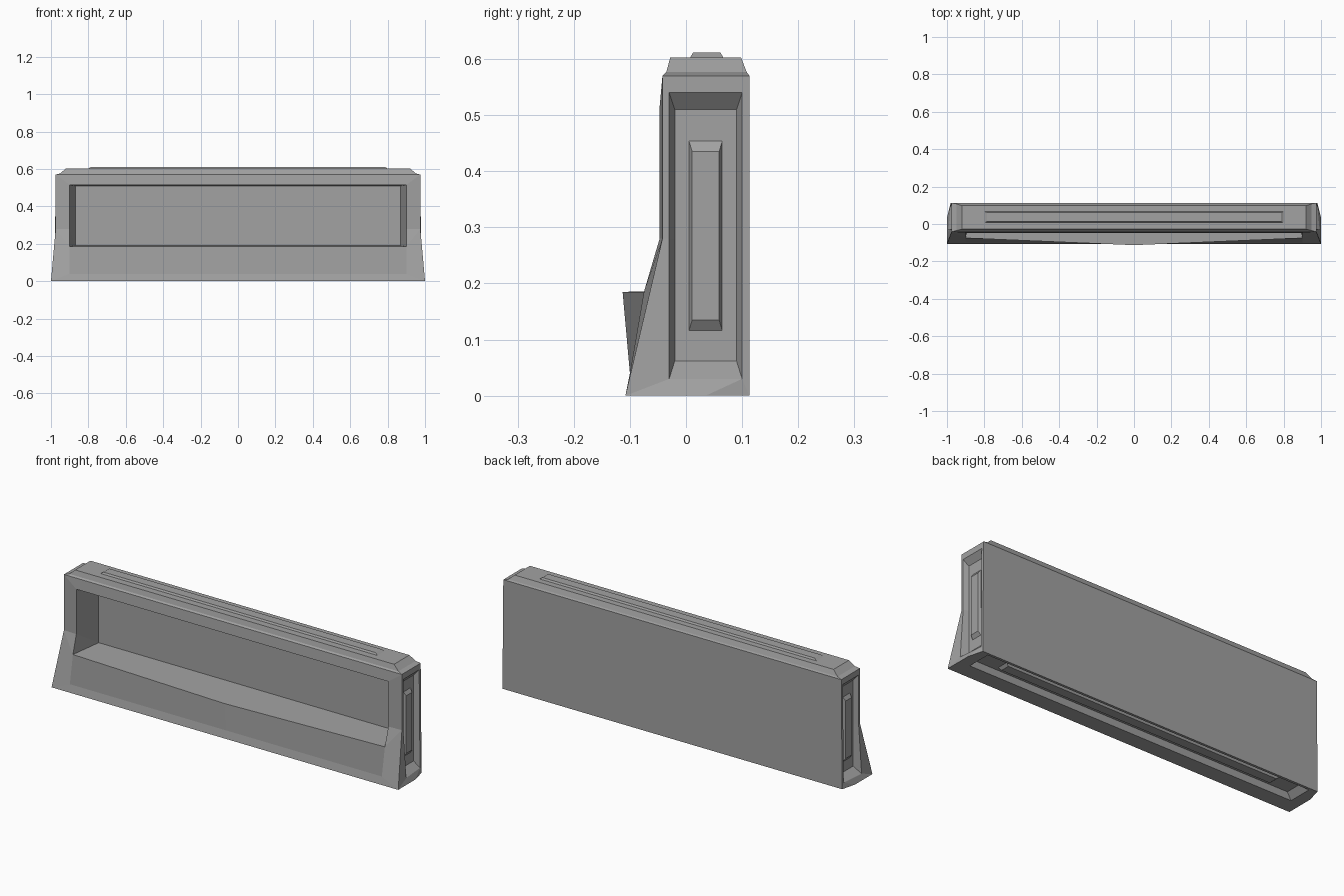
import bpy, bmesh

if "Cube" in bpy.data.objects:
    bpy.data.objects.remove(bpy.data.objects["Cube"])

grey = bpy.data.materials.new("mid grey")
grey.diffuse_color = (0.36, 0.36, 0.36, 1)
grey.use_nodes = True
grey.node_tree.nodes["Principled BSDF"].inputs["Base Color"].default_value = grey.diffuse_color


def make(name, verts, faces, mirror=False):
    mesh = bpy.data.meshes.new(name)
    mesh.from_pydata(verts, [], faces)
    mesh.materials.append(grey)
    bm = bmesh.new()
    bm.from_mesh(mesh)
    if mirror:
        geom = bm.verts[:] + bm.edges[:] + bm.faces[:]
        bmesh.ops.mirror(bm, geom=geom, axis='X', merge_dist=0.0005)
    bmesh.ops.remove_doubles(bm, verts=bm.verts[:], dist=0.0005)
    bmesh.ops.recalc_face_normals(bm, faces=bm.faces[:])
    bm.to_mesh(mesh)
    bm.free()
    obj = bpy.data.objects.new(name, mesh)
    bpy.context.collection.objects.link(obj)


verts, faces = [], []


def strip(a, b):
    """Bridge two rows of points with faces; repeated points give triangles."""
    for i in range(len(a) - 1):
        corners = list(dict.fromkeys((a[i], a[i + 1], b[i + 1], b[i])))
        faces.append(range(len(verts), len(verts) + len(corners)))
        verts.extend(corners)


def mid(p):
    """The matching point on the centre line."""
    return (0, p[1], p[2])


def across(*row):
    """Extend a row of points to the centre line at both ends."""
    return [mid(row[0]), *row, mid(row[-1])]


# Outer corners of the right half: top, kink, foot, cut corner, back
top_f, kink, foot = (.975, -.042, .57), (.975, -.042, .28), (1, -.108, 0)
cut, foot_b, top_b = (1, .035, 0), (.98, .113, 0), (.975, .113, .57)

# Front frame and sloping apron, whose ledge swells forward at the centre
r1, r2, r3 = (.9, -.047, .515), (.9, -.047, .28), (.9, -.075, .185)
apron, swell = (.9, -.1, .04), (0, -.113, .185)
strip(across(top_f, kink, kink, foot), across(r1, r2, r3, apron))
strip([r3, swell], [apron, mid(apron)])

# Deep front opening and its back wall
w1, w2 = (.87, .095, .51), (.87, .095, .19)
strip([mid(r1), r1, r2, r3, swell], across(w1, w2, w2))
strip([mid(w1), w1], [mid(w2), w2])

# End face with a recess
s1, s2, s3 = (.975, -.03, .54), (.975, .1, .54), (.98, .1, .03)
s4, s5 = (.992, -.03, .03), (.975, -.03, .28)
f1, f2, f3 = (.95, -.02, .51), (.95, .09, .51), (.95, .09, .062)
f4, f5 = (.95, -.02, .062), (.95, -.02, .28)
strip([top_f, top_b, foot_b, cut, foot, kink, top_f],
      [s1, s2, s3, s3, s4, s5, s1])
strip([s1, s2, s3, s4, s5, s1], [f1, f2, f3, f4, f5, f1])
strip([f1, f5, f4], [f2, f2, f3])

# Underside with a recess
u1, u2 = (.94, -.025, 0), (.94, .1, 0)
v1, v2 = (.91, -.015, .03), (.91, .09, .03)
strip(across(foot, cut, foot_b), across(u1, u1, u2))
strip(across(u1, u2), across(v1, v2))
strip([mid(v1), v1], [mid(v2), v2])

# Stepped cap
c1, c2 = (.95, -.035, .577), (.95, .108, .577)
t1, t2 = (.92, -.028, .603), (.92, .098, .603)
strip(across(top_f, top_b), across(c1, c2))
strip(across(c1, c2), across(t1, t2))
strip([mid(t1), t1], [mid(t2), t2])

# Flat back
strip([mid(foot_b), foot_b], [mid(top_b), top_b])
make("panel_body", verts, faces, mirror=True)


def bar(name, place, start, end, base, top, taper):
    """Low tapered bar from start to end, rising from base to top."""
    points = []
    for h, a, b in ((base, 0, 0), (top, taper, .006)):
        for u, y in ((start + a, .005 + b), (end - a, .005 + b),
                     (end - a, .065 - b), (start + a, .065 - b)):
            points.append(place(u, y, h))
    sides = [(i, (i + 1) % 4, (i + 1) % 4 + 4, i + 4) for i in range(4)]
    make(name, points, sides + [(3, 2, 1, 0), (4, 5, 6, 7)])


# Raised bars on the cap, the underside and both ends
bar("top_bar", lambda u, y, h: (u, y + .002, h), -.8, .8, .602, .612, .015)
bar("bottom_bar", lambda u, y, h: (u, y, h), -.8, .8, .031, .018, .015)
for side, s in (("right", 1), ("left", -1)):
    bar(side + "_end_bar", lambda u, y, h: (s * h, y, u),
        .115, .455, .949, .963, .02)
